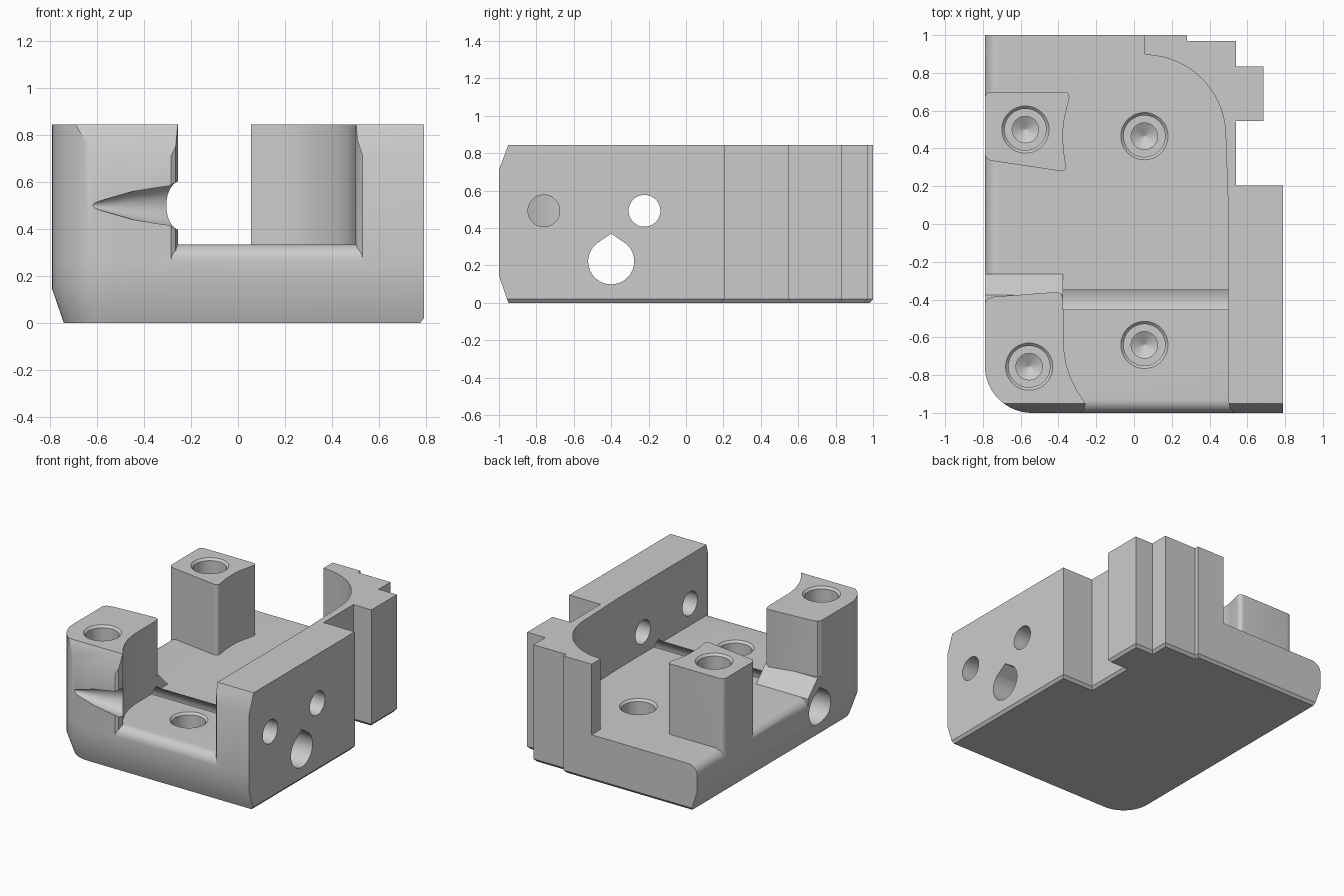
import bpy, bmesh, math
from mathutils import Vector

cube = bpy.data.objects.get("Cube")
if cube:
    bpy.data.objects.remove(cube)

grey = bpy.data.materials.new("plain grey")
grey.use_nodes = True
grey.diffuse_color = (0.6, 0.6, 0.6, 1)
grey.node_tree.nodes["Principled BSDF"].inputs["Base Color"].default_value = (0.6, 0.6, 0.6, 1)

FLOOR, TOP = 0.335, 0.845


def loft(name, rings):
    """Skin a stack of equal-length point rings into a closed solid."""
    bm = bmesh.new()
    rows = [[bm.verts.new(p) for p in ring] for ring in rings]
    n = len(rows[0])
    for a, b in zip(rows, rows[1:]):
        for i in range(n):
            j = (i + 1) % n
            bm.faces.new((a[i], a[j], b[j], b[i]))
    bm.faces.new(rows[0][::-1])
    bm.faces.new(rows[-1])
    bmesh.ops.recalc_face_normals(bm, faces=bm.faces)
    mesh = bpy.data.meshes.new(name)
    bm.to_mesh(mesh)
    bm.free()
    mesh.materials.append(grey)
    obj = bpy.data.objects.new(name, mesh)
    bpy.context.collection.objects.link(obj)
    return obj


def prism_z(name, pts, z0, z1):
    return loft(name, [[(x, y, z) for x, y in pts] for z in (z0, z1)])


def prism_x(name, pts, x0, x1):
    return loft(name, [[(x, y, z) for y, z in pts] for x in (x0, x1)])


def arc(cx, cy, r, a0, a1, n=16):
    angles = [math.radians(a0 + (a1 - a0) * i / n) for i in range(n + 1)]
    return [(cx + r * math.cos(a), cy + r * math.sin(a)) for a in angles]


def rounded(pts, r, n=5):
    """Round every corner of a polygon."""
    out = []
    for i, p in enumerate(pts):
        p = Vector(p)
        a = p + (Vector(pts[i - 1]) - p).normalized() * r
        b = p + (Vector(pts[(i + 1) % len(pts)]) - p).normalized() * r
        for k in range(n + 1):
            t = k / n
            out.append(tuple(a * (1 - t) ** 2 + p * 2 * t * (1 - t) + b * t * t))
    return out


def combine(target, other, operation):
    mod = target.modifiers.new(operation.lower(), "BOOLEAN")
    mod.operation, mod.solver, mod.object = operation, "EXACT", other
    other.hide_render = True
    bpy.ops.object.select_all(action="DESELECT")
    bpy.context.view_layer.objects.active = target
    target.select_set(True)
    bpy.ops.object.modifier_apply(modifier=mod.name)
    bpy.data.objects.remove(other)


def stepped_edge(g):
    """Stepped right and back edge, from front right to back."""
    return [(0.79 - g, 0.205 - g), (0.54 - g, 0.205 - g), (0.54 - g, 0.545 + g),
            (0.685 - g, 0.545 + g), (0.685 - g, 0.835 - g), (0.54 - g, 0.835 - g),
            (0.54 - g, 0.97 - g), (0.28 - g, 0.97 - g), (0.28 - g, 1 - g)]


def base_ring(z, f, g):
    """Base outline, inset by f at front and left, by g elsewhere."""
    pts = arc(-0.54, -0.75, 0.25 - f, 180, 270) + [(0.79 - g, f - 1)]
    pts += stepped_edge(g) + [(f - 0.79, 1 - g)]
    return [(x, y, z) for x, y in pts]


# base plate: chamfered below, rounded along its front and left top edges
rings = [base_ring(0, 0.05, 0.016), base_ring(0.02, 0.043, 0), base_ring(0.145, 0, 0)]
R = 0.07
for i in range(9):
    a = math.pi / 2 * i / 8
    rings.append(base_ring(FLOOR - R + R * math.sin(a), R - R * math.cos(a), 0))
body = loft("bracket_body", rings)

# right wall curling around the back screw
wall = [(0.5, -0.94), (0.508, -0.975), (0.53, -1), (0.79, -1)] + stepped_edge(0)
wall += [(0.055, 1), (0.055, 0.9)] + arc(0.055, 0.465, 0.43, 88, 2, 24) + [(0.5, 0.05)]
combine(body, prism_z("right_wall", wall, 0.145, TOP), "UNION")

# back pillar with a hollow inner side
pillar = rounded([(-0.79, 0.7), (-0.79, 0.34), (-0.355, 0.275), (-0.375, 0.4),
                  (-0.375, 0.53), (-0.335, 0.7)], 0.04)
combine(body, prism_z("back_pillar", pillar, 0.25, TOP), "UNION")

# front pillar with a flared inner side
pillar = arc(-0.54, -0.75, 0.25, 180, 270)
pillar += [(-0.285, -1), (-0.265, -0.985), (-0.256, -0.95), (-0.3, -0.885), (-0.335, -0.815),
           (-0.36, -0.74), (-0.373, -0.65), (-0.375, -0.4), (-0.385, -0.37), (-0.41, -0.36),
           (-0.74, -0.385), (-0.775, -0.395), (-0.79, -0.42)]
combine(body, prism_z("front_pillar", pillar, 0.145, TOP), "UNION")

# ramp behind the front pillar
ramp = [(-0.265, 0.26), (-0.265, FLOOR), (-0.375, 0.445), (-0.6, 0.445), (-0.6, 0.26)]
combine(body, prism_x("pillar_ramp", ramp, -0.79, -0.375), "UNION")

# sloped front top edge
wedge = [(-1.1, 0.9), (-1.1, 0.71), (-1, 0.71), (-0.95, TOP), (-0.93, 0.9)]
combine(body, prism_x("front_edge_cutter", wedge, -1, 1), "DIFFERENCE")

# teardrop passage from side to side
drop = arc(-0.4, 0.222, 0.123, 130, 410, 48) + [(-0.4, 0.37)]
combine(body, prism_x("passage_cutter", drop, -1, 1), "DIFFERENCE")

# two round holes in the right wall
for y in (-0.76, -0.222):
    hole = arc(y, 0.492, 0.085, 0, 352.5, 47)
    combine(body, prism_x("wall_hole_cutter", hole, 0.35, 1), "DIFFERENCE")

# tapering scoop in the front pillar
scoop = []
for x, y, r in ((-0.64, -1.0, 0.004), (-0.45, -0.99, 0.06), (-0.3, -0.965, 0.09), (-0.2, -0.95, 0.12)):
    scoop.append([(x, p, q) for p, q in arc(y, 0.5, r, 0, 350, 35)])
combine(body, loft("scoop_cutter", scoop), "DIFFERENCE")

# screw seats: rimmed counterbore with a drill-point bottom
for x, y, z in ((-0.575, 0.5, TOP), (-0.555, -0.755, TOP), (0.055, 0.465, FLOOR), (0.055, -0.64, FLOOR)):
    steps = ((0.125, 0.05), (0.125, 0), (0.11, -0.015), (0.11, -0.16), (0.07, -0.16), (0.07, -0.2), (0.002, -0.24))
    seat = [[(p, q, z + h) for p, q in arc(x, y, r, 0, 352.5, 47)] for r, h in steps]
    combine(body, loft("screw_seat_cutter", seat), "DIFFERENCE")

bpy.ops.object.select_all(action="DESELECT")
body.select_set(True)
bpy.context.view_layer.objects.active = body
bpy.ops.object.shade_smooth_by_angle(angle=math.radians(30))
